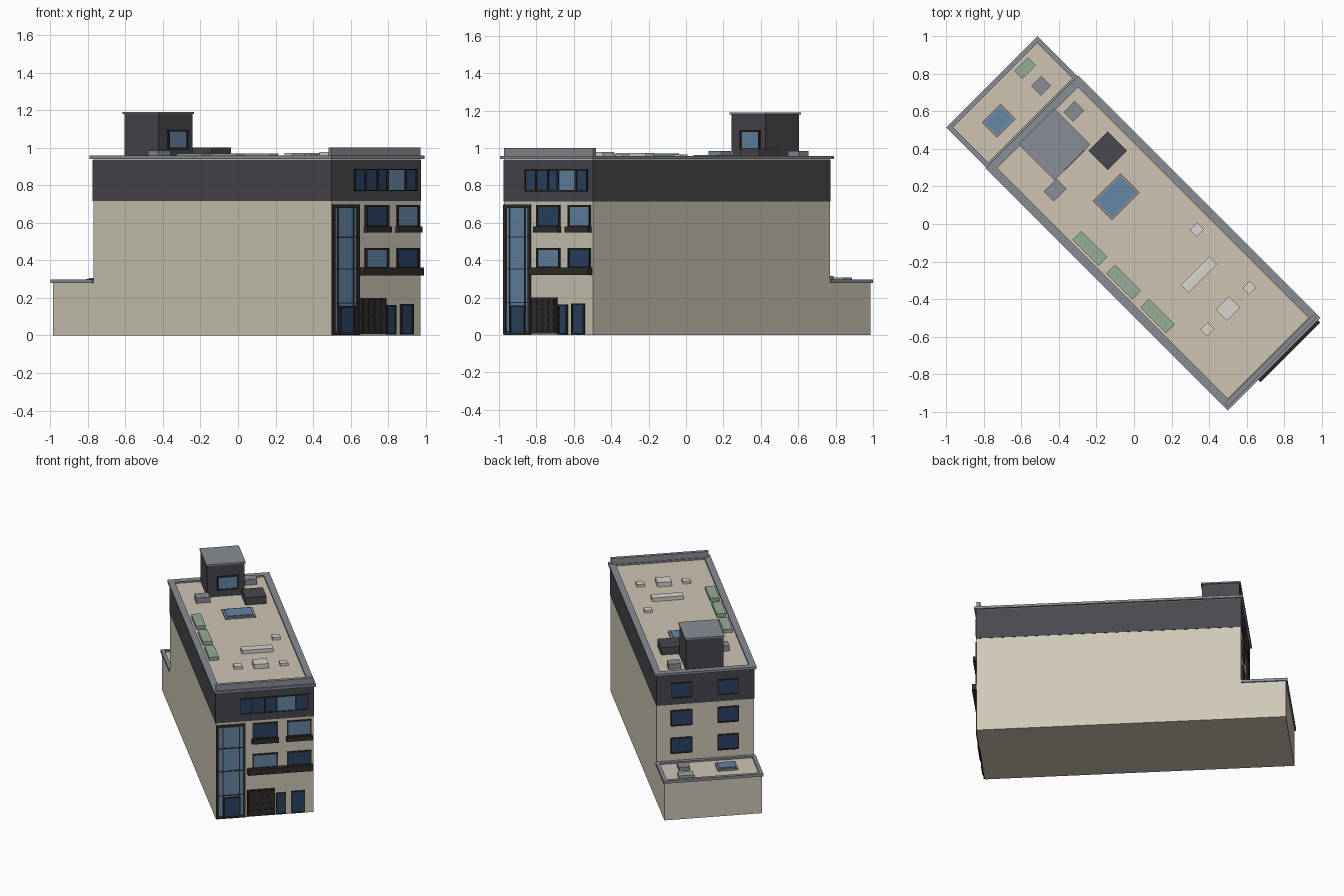
import bpy, bmesh, math
from mathutils import Matrix, Vector

if "Cube" in bpy.data.objects:
    bpy.data.objects.remove(bpy.data.objects["Cube"])

R2 = math.sqrt(2)
ROT = Matrix.Rotation(math.radians(45), 4, 'Z')   # the building stands diagonally


def material(name, rgb):
    m = bpy.data.materials.new(name)
    m.diffuse_color = (*rgb, 1)
    m.use_nodes = True
    m.node_tree.nodes["Principled BSDF"].inputs["Base Color"].default_value = m.diffuse_color
    return m


WALL = material("beige_wall", (0.62, 0.58, 0.47))
DARK = material("dark_cladding", (0.065, 0.065, 0.075))
GREY = material("grey_metal", (0.25, 0.27, 0.30))
ROOF = material("roof_gravel", (0.62, 0.55, 0.45))
FRAME = material("dark_frame", (0.03, 0.027, 0.025))
NAVY = material("dark_glass", (0.025, 0.055, 0.13))
BLUE = material("light_glass", (0.13, 0.24, 0.38))
GREEN = material("planting", (0.30, 0.42, 0.32))
WHITE = material("pale_vent", (0.68, 0.66, 0.62))


def boxes(name, spans, mat):
    """One object from boxes (u0, u1, v0, v1, z0, z1): u along facade, v depth."""
    bm = bmesh.new()
    for u0, u1, v0, v1, z0, z1 in spans:
        c = Vector(((u0 + u1) / 2, (v0 + v1) / 2, (z0 + z1) / 2))
        s = Matrix.Diagonal((u1 - u0, v1 - v0, z1 - z0, 1))
        bmesh.ops.create_cube(bm, size=1, matrix=Matrix.Translation(c) @ s)
    me = bpy.data.meshes.new(name)
    bm.to_mesh(me)
    bm.free()
    ob = bpy.data.objects.new(name, me)
    ob.matrix_world = ROT
    me.materials.append(mat)
    bpy.context.collection.objects.link(ob)
    return ob


def ring(name, u0, u1, v0, v1, z0, z1, t, mat):
    boxes(name, [(u0, u1, v0, v0 + t, z0, z1), (u0, u1, v1 - t, v1, z0, z1),
                 (u0, u0 + t, v0 + t, v1 - t, z0, z1),
                 (u1 - t, u1, v0 + t, v1 - t, z0, z1)], mat)


def on_roof(name, x, y, su, sv, z0, z1, mat):
    """Box placed by its plan position."""
    u, v = (x + y) / R2, (y - x) / R2
    boxes(name, [(u - su / 2, u + su / 2, v - sv / 2, v + sv / 2, z0, z1)], mat)


def window(name, u0, u1, z0, z1, v, out, glass, t=0.01):
    """Pane and frame on a wall at depth v; out is -1 front or 1 back."""
    def d(a):
        return tuple(sorted((v - out * 0.01, v + out * a)))
    boxes(name + "_glass", [(u0, u1, *d(0.003), z0, z1)], glass)
    f = d(0.009)
    boxes(name + "_frame", [(u0 - t, u0, *f, z0 - t, z1 + t), (u1, u1 + t, *f, z0 - t, z1 + t),
                            (u0, u1, *f, z1, z1 + t), (u0, u1, *f, z0 - t, z0)], FRAME)


W, VF, VB, VE = 0.335, -1.04, 0.755, 1.06   # half width, front, back, annex end

# Main volumes
boxes("main_walls", [(-W, W, VF, VB, 0, 0.72)], WALL)
boxes("upper_storey", [(-W - .002, W + .002, VF - .002, VB + .002, 0.715, 0.935)], DARK)
boxes("main_roof", [(-W, W, VF, VB, 0.93, 0.945)], ROOF)
ring("main_cornice", -W - .015, W + .015, VF - .015, VB + .015, 0.94, 0.957, 0.045, GREY)
boxes("front_parapet", [(-W, W, VF, VF + 0.025, 0.95, 1.0)], GREY)
boxes("annex_walls", [(-W, W, VB - .01, VE, 0, 0.28)], WALL)
boxes("annex_roof", [(-W + .01, W - .01, VB, VE - .01, 0.275, 0.286)], ROOF)
ring("annex_cap", -W - .008, W + .008, VB, VE + .01, 0.278, 0.298, 0.025, GREY)

# Roof penthouse
boxes("penthouse", [(-0.128, 0.128, 0.472, 0.728, 0.94, 1.182)], DARK)
boxes("penthouse_roof", [(-0.135, 0.135, 0.465, 0.735, 1.18, 1.19)], GREY)
window("penthouse_window", -0.05, 0.08, 1.0, 1.085, 0.472, -1, BLUE)


# Facade: top ribbon window, positions read along x of the front view
def fu(x):
    return x * R2 + VF


for i, (a, b, g) in enumerate([(.62, .67, NAVY), (.677, .735, NAVY), (.742, .785, NAVY),
                               (.795, .882, BLUE), (.892, .943, NAVY)]):
    window(f"ribbon_window_{i}", fu(a), fu(b), 0.775, 0.88, VF - .002, -1, g, 0.007)

# Middle storey windows with sills and a long balcony ledge
for i, (a, b) in enumerate([(.682, .792), (.85, .955)]):
    window(f"second_floor_window_{i}", fu(a), fu(b), 0.585, 0.685, VF, -1, NAVY if i == 0 else BLUE)
    window(f"first_floor_window_{i}", fu(a), fu(b), 0.365, 0.455, VF, -1, BLUE if i == 0 else NAVY)
    boxes(f"window_sill_{i}", [(fu(a) - .015, fu(b) + .015, VF - .025, VF, 0.547, 0.58)], FRAME)
boxes("balcony_ledge", [(-0.12, 0.33, VF - .032, VF, 0.32, 0.362)], FRAME)

# Tall glazed stair strip with mullions and entrance door
window("stair_glazing", -0.315, -0.15, 0.02, 0.68, VF, -1, BLUE, 0.018)
boxes("stair_mullions", [(-0.315, -0.15, VF - .008, VF, z, z + .006) for z in (0.17, 0.35, 0.52)]
      + [(-0.292, -0.286, VF - .008, VF, 0.02, 0.68), (-0.178, -0.172, VF - .008, VF, 0.02, 0.68)], FRAME)
window("entrance_door", -0.275, -0.175, 0.012, 0.15, VF - .005, -1, NAVY, 0.008)

# Garage door with raised panels, side door and window
boxes("garage_door", [(-0.12, 0.068, VF - .012, VF, 0.008, 0.2)], FRAME)
boxes("garage_panels", [(-0.112 + .044 * i, -0.076 + .044 * i, VF - .016, VF, 0.016 + .046 * j, 0.053 + .046 * j)
                        for i in range(4) for j in range(4)], FRAME)
window("side_door", 0.086, 0.138, 0.012, 0.155, VF, -1, NAVY, 0.008)
window("ground_window", 0.188, 0.268, 0.012, 0.16, VF, -1, NAVY, 0.008)

# Rear windows, two per storey
for i, z in enumerate((0.41, 0.615, 0.82)):
    for j, u in enumerate((-0.155, 0.165)):
        window(f"rear_window_{i}_{j}", u - .065, u + .065, z - .05, z + .05, VB + .002, 1, NAVY, 0.008)

# Main roof fittings
Z = 0.94
on_roof("roof_plant", -0.14, 0.39, 0.145, 0.145, Z, 1.0, DARK)
on_roof("skylight_frame", -0.095, 0.145, 0.21, 0.145, Z, 0.957, GREY)
on_roof("skylight_glass", -0.095, 0.145, 0.18, 0.115, Z, 0.963, BLUE)
on_roof("cooling_unit_a", -0.32, 0.60, 0.085, 0.07, Z, 0.985, GREY)
on_roof("cooling_unit_b", -0.42, 0.18, 0.095, 0.075, Z, 0.985, GREY)
for i in range(3):
    on_roof(f"planter_{i}", -0.235 + .18 * i, -0.13 - .18 * i, 0.065, 0.195, Z, 0.97, GREEN)
for i, (x, y, su, sv, h) in enumerate([(.335, -.03, .055, .05, .965), (.345, -.27, .215, .06, .972),
                                       (.615, -.34, .055, .05, .965), (.5, -.45, .1, .085, .978),
                                       (.39, -.56, .055, .05, .965)]):
    on_roof(f"roof_vent_{i}", x, y, su, sv, Z, h, WHITE)

# Annex roof fittings
on_roof("annex_planter", -0.58, 0.83, 0.105, 0.06, 0.28, 0.308, GREEN)
on_roof("annex_unit", -0.495, 0.735, 0.075, 0.075, 0.28, 0.315, GREY)
on_roof("annex_skylight_frame", -0.72, 0.55, 0.14, 0.115, 0.28, 0.3, GREY)
on_roof("annex_skylight_glass", -0.72, 0.55, 0.115, 0.09, 0.28, 0.306, BLUE)
